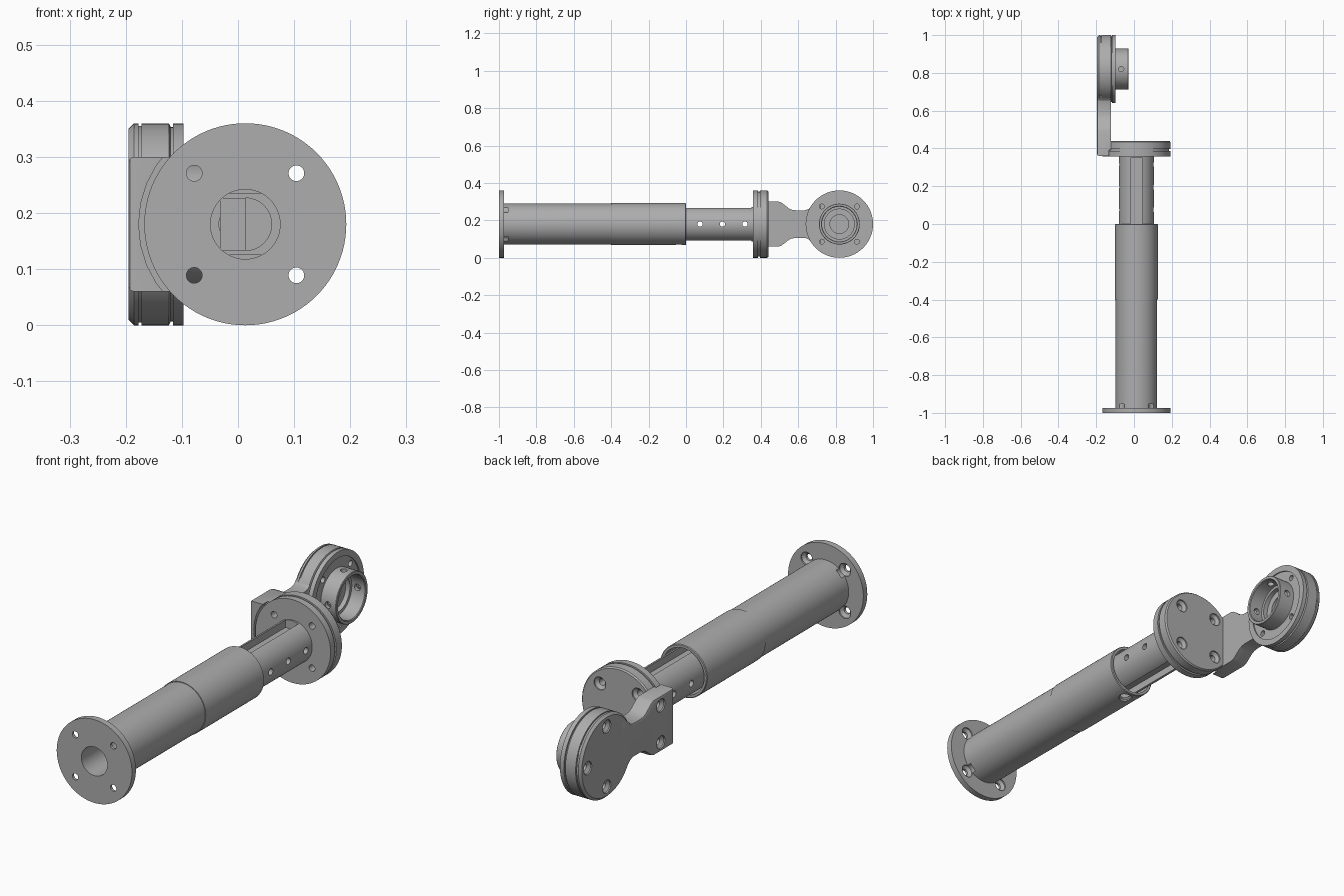
import bpy, bmesh, math
from mathutils import Matrix, Vector

if "Cube" in bpy.data.objects:
    bpy.data.objects.remove(bpy.data.objects["Cube"])

CX, CZ = 0.013, 0.18          # main tube axis
HY = 0.82                     # pivot head centre along y
QUARTERS = [(1, 0), (0, 1), (-1, 0), (0, -1)]
DIAGONALS = [(1, 1), (-1, 1), (-1, -1), (1, -1)]

grey = bpy.data.materials.new("machined_grey")
grey.use_nodes = True
colour = (0.42, 0.42, 0.42, 1)
grey.diffuse_color = colour
grey.node_tree.nodes["Principled BSDF"].inputs["Base Color"].default_value = colour


def finish(name, bm):
    bmesh.ops.recalc_face_normals(bm, faces=bm.faces)
    mesh = bpy.data.meshes.new(name)
    bm.to_mesh(mesh)
    bm.free()
    mesh.materials.append(grey)
    ob = bpy.data.objects.new(name, mesh)
    bpy.context.collection.objects.link(ob)
    return ob


def lathe(name, profile, origin, axis, steps=96):
    """Spin a closed (radius, height) profile around an axis."""
    bm = bmesh.new()
    vs = [bm.verts.new((r, 0, h)) for r, h in profile]
    es = [bm.edges.new((vs[i], vs[(i + 1) % len(vs)])) for i in range(len(vs))]
    bmesh.ops.spin(bm, geom=vs + es, cent=(0, 0, 0), axis=(0, 0, 1),
                   angle=math.tau, steps=steps, use_merge=False)
    bmesh.ops.remove_doubles(bm, verts=bm.verts, dist=1e-5)
    loose = [e for e in bm.edges if not e.link_faces]
    bmesh.ops.delete(bm, geom=loose, context='EDGES')
    turn = Vector(axis).to_track_quat('Z', 'Y').to_matrix().to_4x4()
    bm.transform(Matrix.Translation(origin) @ turn)
    return finish(name, bm)


def box(name, lo, hi):
    bm = bmesh.new()
    bmesh.ops.create_cube(bm, size=1)
    lo, hi = Vector(lo), Vector(hi)
    for v in bm.verts:
        v.co = (lo + hi) / 2 + v.co * (hi - lo)
    return finish(name, bm)


def drill(origin, axis, depth, r=0.014, start=-0.02):
    return lathe("drill", [(0, start), (r, start), (r, depth), (0, depth)],
                 origin, axis, 32)


def countersink(origin, axis, depth, wide=0.028, r=0.014):
    return lathe("countersink", [(0, -0.02), (wide, -0.02), (wide, 0.006),
                 (r, 0.016), (r, depth), (0, depth)], origin, axis, 32)


def cut(parts, cutters):
    """Subtract the cutters from every part, then discard them."""
    for part in parts:
        for c in cutters:
            m = part.modifiers.new("cut", 'BOOLEAN')
            m.operation, m.solver, m.object = 'DIFFERENCE', 'EXACT', c
        bpy.context.view_layer.update()
        deps = bpy.context.evaluated_depsgraph_get()
        mesh = bpy.data.meshes.new_from_object(part.evaluated_get(deps))
        part.modifiers.clear()
        part.data = mesh
    for c in cutters:
        bpy.data.objects.remove(c)


# Outer tube with base flange
outer_tube = lathe("outer_tube", [
    (0.062, -1), (0.18, -1), (0.18, -0.973), (0.11, -0.973), (0.11, -0.4),
    (0.113, -0.4), (0.113, -0.003), (0.11, 0), (0.1, 0), (0.1, -0.4),
    (0.062, -0.42)], (CX, 0, CZ), (0, 1, 0))
cutters = [countersink((CX + 0.091 * a, -0.973, CZ + 0.091 * b), (0, -1, 0), 0.06)
           for a, b in DIAGONALS]
for a, b in QUARTERS:
    cutters.append(countersink((CX + 0.111 * a, -0.04, CZ + 0.111 * b),
                               (-a, 0, -b), 0.05))
    if a:
        cutters.append(countersink((CX + 0.109 * a, -0.935, CZ), (-a, 0, 0), 0.07))
cut([outer_tube], cutters)

# Sliding inner tube with its end flange, and the bracket disc against it
inner_tube = lathe("inner_tube", [
    (0, -0.3), (0.092, -0.3), (0.092, 0.357), (0.18, 0.357), (0.18, 0.386),
    (0, 0.386)], (CX, 0, CZ), (0, 1, 0))
bracket_disc = lathe("bracket_disc", [
    (0, 0.386), (0.173, 0.386), (0.173, 0.396), (0.18, 0.396), (0.18, 0.434),
    (0.175, 0.44), (0, 0.44)], (CX, 0, CZ), (0, 1, 0))
cutters = [drill((CX, -0.3, CZ), (0, 1, 0), 0.66, 0.047),
           box("recess", (CX - 0.045, -0.32, CZ - 0.047), (CX, 0.36, CZ + 0.047))]
for s in (1, -1):
    edges = sorted((CZ + s * 0.055, CZ + s * 0.12))
    cutters.append(box("slot", (CX - 0.031, -0.35, edges[0]),
                       (CX + 0.031, 0.35, edges[1])))
for y in (0.075, 0.195, 0.315):
    cutters.append(drill((CX - 0.1, y, CZ), (1, 0, 0), 0.22))
cut([inner_tube], cutters)
cut([inner_tube, bracket_disc],
    [countersink((CX + 0.091 * a, 0.44, CZ + 0.091 * b), (0, -1, 0), 0.12)
     for a, b in DIAGONALS])

# Side bracket: waisted plate with a chamfered outer face
half = [(0.36, 0.12), (0.495, 0.12), (0.512, 0.114), (0.55, 0.084), (0.565, 0.077),
        (0.585, 0.074), (0.635, 0.074), (0.655, 0.08), (0.675, 0.1), (0.72, 0.12)]
outline = half + [(y, -h) for y, h in reversed(half)]
bm = bmesh.new()
face = bm.faces.new([bm.verts.new((-0.195, y, CZ + h)) for y, h in outline])
rim = list(face.edges)
sweep = bmesh.ops.extrude_face_region(bm, geom=[face], use_keep_orig=True)
bmesh.ops.translate(bm, vec=(0.073, 0, 0),
                    verts=[g for g in sweep["geom"] if isinstance(g, bmesh.types.BMVert)])
bmesh.ops.recalc_face_normals(bm, faces=bm.faces)
bmesh.ops.bevel(bm, geom=rim, offset=0.009, segments=2, affect='EDGES', profile=0.5)
side_bracket = finish("side_bracket", bm)
cutters = [drill((CX, 0.34, CZ), (0, 1, 0), 0.053, 0.19)]
cutters += [countersink((-0.195, 0.45, CZ + s * 0.08), (1, 0, 0), 0.05) for s in (1, -1)]
cut([side_bracket], cutters)

# Pivot head: grooved disc, thin cover and raised collar
pivot_head = lathe("pivot_head", [
    (0, -0.195), (0.17, -0.195), (0.18, -0.185), (0.18, -0.177), (0.175, -0.177),
    (0.175, -0.172), (0.18, -0.172), (0.18, -0.123), (0.173, -0.12), (0.173, -0.116),
    (0.18, -0.116), (0.18, -0.097), (0.153, -0.097), (0.153, -0.102), (0.109, -0.102),
    (0.109, -0.031), (0.107, -0.029), (0.096, -0.029), (0.093, -0.032),
    (0.093, -0.095), (0.08, -0.095), (0.08, -0.115), (0.05, -0.115), (0.05, -0.14),
    (0, -0.14)], (0, HY, CZ), (1, 0, 0))
cutters = [countersink((-0.195, HY + 0.13 * a, CZ + 0.13 * b), (1, 0, 0), 0.05)
           for a, b in QUARTERS if a >= 0]
cutters += [drill((-0.097, HY + 0.094 * a, CZ + 0.094 * b), (-1, 0, 0), 0.04, 0.013)
            for a, b in DIAGONALS]
cutters += [drill((-0.068, HY + 0.11 * a, CZ + 0.11 * b), (0, -a, -b), 0.04)
            for a, b in QUARTERS]
cut([pivot_head], cutters)

# Smooth the round walls, keep machined edges crisp
bpy.ops.object.select_all(action='DESELECT')
for part in (outer_tube, inner_tube, bracket_disc, side_bracket, pivot_head):
    part.select_set(True)
    bpy.context.view_layer.objects.active = part
bpy.ops.object.shade_smooth_by_angle(angle=math.radians(25))
